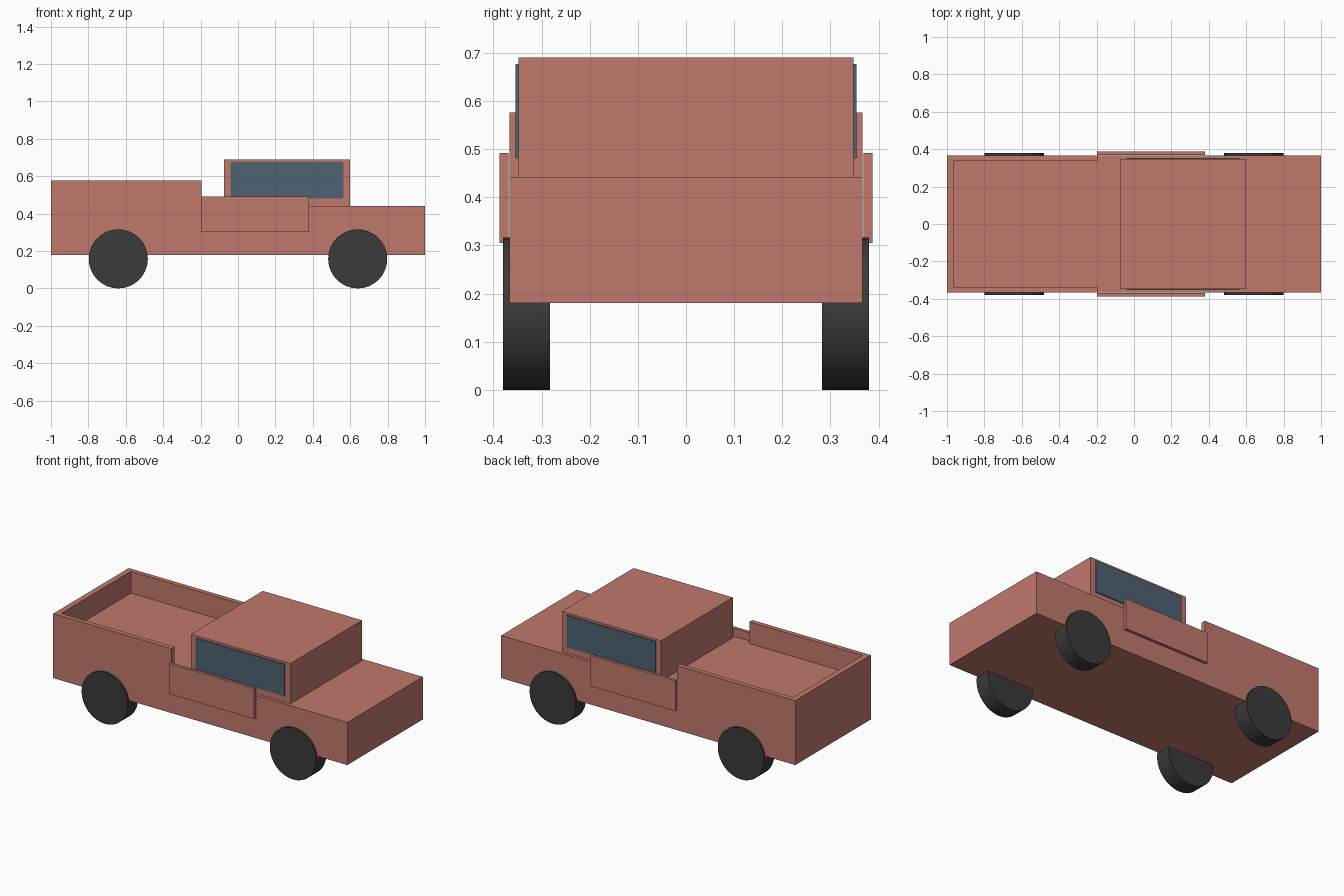
import bpy
import math

if "Cube" in bpy.data.objects:
    bpy.data.objects.remove(bpy.data.objects["Cube"])


def material(name, rgb):
    m = bpy.data.materials.new(name)
    m.diffuse_color = (*rgb, 1.0)
    m.use_nodes = True
    m.node_tree.nodes["Principled BSDF"].inputs["Base Color"].default_value = m.diffuse_color
    return m


PAINT = material("salmon paint", (0.53, 0.19, 0.152))
GLASS = material("blue grey glass", (0.078, 0.125, 0.172))
RUBBER = material("dark rubber", (0.043, 0.043, 0.043))


def box(name, x, y, z, mat):
    """Box from (min, max) ranges on each axis."""
    centre = [(a + b) / 2 for a, b in (x, y, z)]
    bpy.ops.mesh.primitive_cube_add(size=1, location=centre)
    ob = bpy.context.object
    ob.name = name
    ob.scale = [b - a for a, b in (x, y, z)]
    bpy.ops.object.transform_apply(location=False, rotation=False, scale=True)
    ob.data.materials.append(mat)
    return ob


def side_pair(name, x, y, z, mat):
    """The same box on the left (+y) and right (-y) flank."""
    box("left_" + name, x, y, z, mat)
    box("right_" + name, x, (-y[1], -y[0]), z, mat)


# Lower body and cab
box("body", (-1.0, 1.0), (-0.367, 0.367), (0.18, 0.442), PAINT)
box("cab", (-0.075, 0.60), (-0.348, 0.348), (0.442, 0.69), PAINT)

# Cargo bed: two side walls and a tailgate, open towards the cab
side_pair("bed_wall", (-1.0, -0.195), (0.338, 0.367), (0.442, 0.576), PAINT)
box("tailgate", (-1.0, -0.965), (-0.338, 0.338), (0.442, 0.576), PAINT)

# Door panels standing just off the body, and side windows
side_pair("door", (-0.198, 0.38), (0.369, 0.387), (0.305, 0.492), PAINT)
side_pair("window", (-0.04, 0.565), (0.347, 0.354), (0.481, 0.677), GLASS)

# Wheels
RADIUS, INNER, OUTER = 0.158, 0.282, 0.38
for end, x in (("rear", -0.64), ("front", 0.64)):
    for side, s in (("left", 1), ("right", -1)):
        bpy.ops.mesh.primitive_cylinder_add(
            vertices=32, radius=RADIUS, depth=OUTER - INNER,
            location=(x, s * (INNER + OUTER) / 2, RADIUS),
            rotation=(math.pi / 2, 0, 0))
        wheel = bpy.context.object
        wheel.name = f"{end}_{side}_wheel"
        wheel.data.materials.append(RUBBER)
        bpy.ops.object.shade_smooth_by_angle(angle=math.radians(35))
